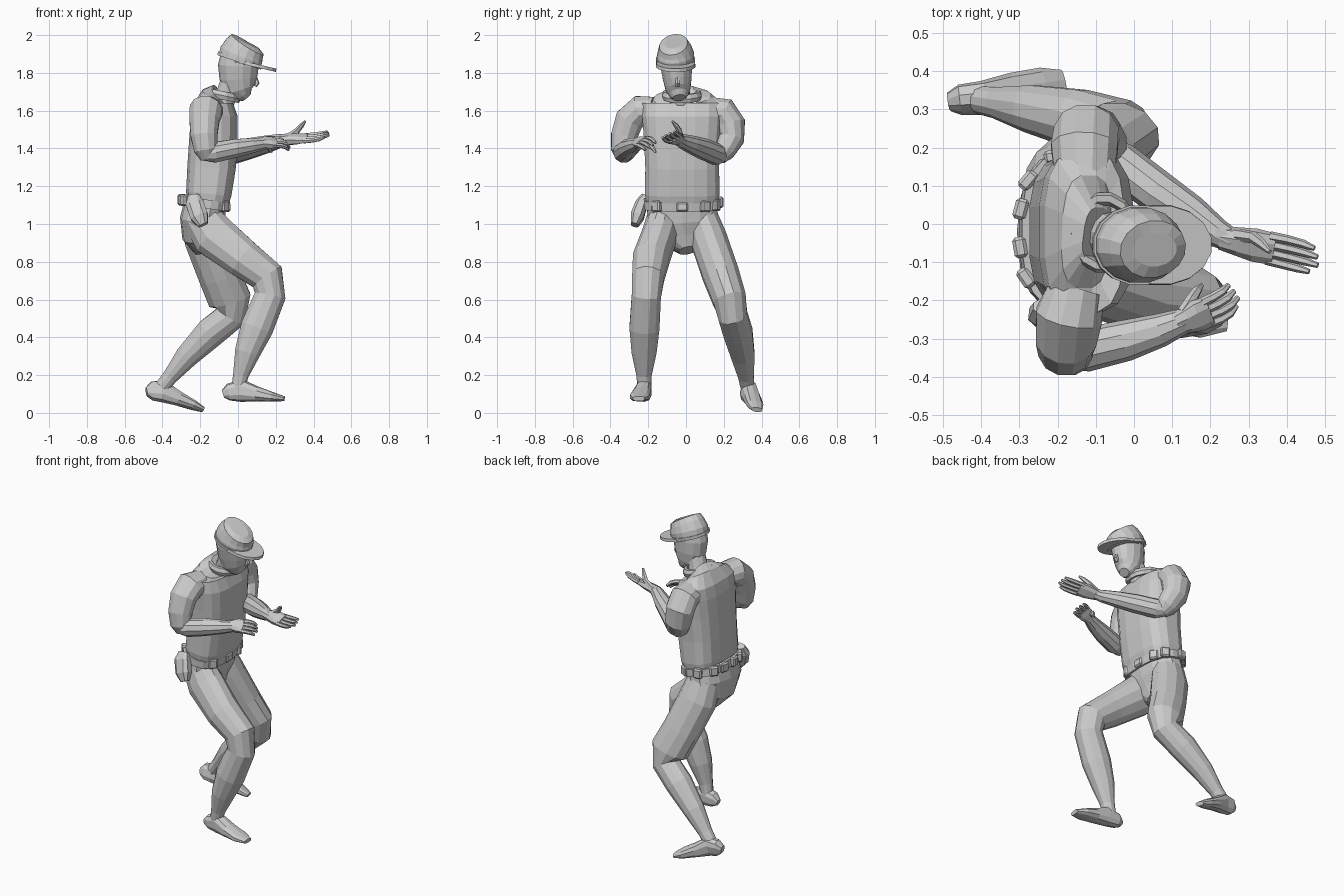
import bpy, bmesh, math
from mathutils import Vector, Matrix

Y = (0, 1, 0)


def finish(name, bm):
    bmesh.ops.recalc_face_normals(bm, faces=bm.faces)
    me = bpy.data.meshes.new(name)
    bm.to_mesh(me)
    bm.free()
    ob = bpy.data.objects.new(name, me)
    bpy.context.collection.objects.link(ob)
    return ob


def limb(name, rings, ref=Y, n=12, e=1.0):
    """Loft of elliptical rings (x, y, z, radius along ref, radius across); e < 1 squares the section."""
    bm = bmesh.new()
    pts = [Vector(r[:3]) for r in rings]
    loops = []
    for i, r in enumerate(rings):
        t = (pts[min(i + 1, len(pts) - 1)] - pts[max(i - 1, 0)]).normalized()
        a = Vector(ref)
        a = (a - t * a.dot(t)).normalized()
        b = t.cross(a)
        loop = []
        for k in range(n):
            w = 2 * math.pi * (k + 0.5) / n
            c, s = math.cos(w), math.sin(w)
            c, s = math.copysign(abs(c) ** e, c), math.copysign(abs(s) ** e, s)
            loop.append(bm.verts.new(pts[i] + a * c * r[3] + b * s * r[4]))
        loops.append(loop)
    for p, q in zip(loops, loops[1:]):
        for k in range(n):
            bm.faces.new((p[k], p[(k + 1) % n], q[(k + 1) % n], q[k]))
    bm.faces.new(loops[0])
    bm.faces.new(loops[-1])
    return finish(name, bm)


def hand(name, wrist, d, side, sign, length, curl):
    """Palm, four fingers and a thumb; side points to the thumb, sign picks the palm normal."""
    w, d = Vector(wrist), Vector(d).normalized()
    s = Vector(side)
    s = (s - d * s.dot(d)).normalized()
    nrm = d.cross(s) * sign

    def at(u, v, h=0):
        return tuple(w + d * u * length + s * v + nrm * h)
    limb(name + "_palm", [(*at(-.08, 0), .03, .028), (*at(.12, 0), .038, .028),
                          (*at(.3, 0), .046, .024), (*at(.52, 0), .045, .016)], s, 8, .8)
    for i in range(4):
        v = (i - 1.5) * .023
        f = (.94, 1.02, 1.0, .95)[i]
        limb(f"{name}_finger_{i + 1}",
             [(*at(.45, v), .013, .014), (*at(.68 * f, v * 1.05, curl * .1), .012, .013),
              (*at(.86 * f, v * 1.05, curl * .4), .011, .012), (*at(f, v, curl), .007, .007)], s, 6)
    limb(name + "_thumb", [(*at(.08, .02, .005), .018, .018), (*at(.28, .035, .03), .016, .016),
                           (*at(.4, .035, .06), .013, .013), (*at(.5, .03, .085), .006, .006)], s, 6)


def box(name, loc, size, yaw=0):
    bm = bmesh.new()
    bmesh.ops.create_cube(bm, size=1, matrix=Matrix.LocRotScale(
        Vector(loc), Matrix.Rotation(yaw, 3, 'Z'), Vector(size)))
    bmesh.ops.bevel(bm, geom=bm.edges[:], offset=.008, segments=1, affect='EDGES')
    return finish(name, bm)


# Shirt torso and trouser seat
limb("shirt_torso", [(-.165, -.02, 1.10, .19, .11), (-.155, -.02, 1.16, .20, .122),
                     (-.14, -.02, 1.3, .198, .13), (-.13, -.02, 1.45, .205, .13),
                     (-.125, -.02, 1.57, .215, .125), (-.13, -.02, 1.64, .215, .105),
                     (-.125, -.02, 1.672, .15, .075), (-.10, -.025, 1.69, .07, .055)], n=16, e=.7)
limb("trouser_seat", [(-.17, -.02, 1.12, .185, .112), (-.19, -.02, 1.02, .195, .118),
                      (-.195, -.005, .93, .15, .1), (-.17, .01, .86, .05, .06)], n=14, e=.85)

# Legs and feet: right leg planted forward, left leg trailing
limb("right_leg", [(-.20, -.12, 1.04, .085, .10), (-.13, -.14, .94, .095, .122), (.03, -.185, .815, .10, .105),
                   (.155, -.2, .72, .088, .095), (.17, -.21, .62, .08, .085), (.10, -.22, .45, .082, .09),
                   (.05, -.222, .32, .068, .07), (.015, -.222, .2, .042, .043), (0, -.22, .13, .038, .036)])
limb("left_leg", [(-.19, .085, 1.04, .085, .10), (-.17, .12, .92, .10, .118), (-.10, .185, .73, .10, .115),
                  (-.045, .23, .6, .092, .118), (-.035, .248, .515, .08, .085), (-.145, .275, .425, .08, .083),
                  (-.27, .302, .30, .064, .064), (-.36, .318, .19, .042, .042), (-.40, .325, .14, .038, .04)])
limb("right_foot", [(-.08, -.215, .10, .02, .02), (-.05, -.215, .11, .035, .045), (.02, -.222, .118, .042, .06),
                    (.10, -.235, .10, .05, .04), (.18, -.245, .085, .055, .026), (.245, -.25, .075, .032, .013)],
     n=10, e=.8)
limb("left_foot", [(-.485, .32, .112, .024, .024), (-.455, .325, .116, .038, .052), (-.40, .33, .115, .042, .06),
                   (-.32, .35, .077, .046, .04), (-.24, .365, .042, .046, .026), (-.185, .375, .017, .03, .013)],
     ref=(0, 1, -.25), n=10, e=.8)

# Sleeves and forearms
limb("right_sleeve", [(-.15, -.17, 1.6, .075, .075), (-.17, -.24, 1.602, .09, .082), (-.178, -.30, 1.55, .082, .08),
                      (-.18, -.328, 1.465, .073, .072), (-.17, -.338, 1.39, .064, .06),
                      (-.16, -.335, 1.345, .04, .035)], ref=(1, 0, 0))
limb("right_forearm", [(-.19, -.345, 1.37, .035, .035), (-.13, -.33, 1.378, .056, .058), (-.02, -.305, 1.40, .052, .054),
                       (.07, -.278, 1.415, .042, .044), (.14, -.25, 1.425, .032, .032)], ref=(0, 0, 1), n=10)
limb("left_sleeve", [(-.13, .12, 1.6, .08, .075), (-.13, .2, 1.592, .09, .08), (-.125, .235, 1.53, .088, .082),
                     (-.11, .238, 1.45, .08, .072), (-.08, .20, 1.385, .068, .06),
                     (-.06, .175, 1.345, .04, .035)], ref=(1, 0, 0))
limb("left_forearm", [(-.09, .205, 1.36, .035, .035), (-.04, .16, 1.37, .058, .058), (.06, .085, 1.40, .057, .057),
                      (.15, .025, 1.422, .048, .05), (.22, -.025, 1.44, .038, .038), (.26, -.045, 1.447, .028, .03)],
     ref=(0, 0, 1), n=10)

# Hands
hand("left_hand", (.245, -.04, 1.447), (.24, -.052, .015), (0, .9, .4), 1, .242, .015)
hand("right_hand", (.125, -.255, 1.43), (.14, .05, .01), (0, .8, .5), -1, .155, .035)

# Neck, head and nose
limb("neck", [(-.09, -.025, 1.62, .065, .065), (-.06, -.035, 1.69, .057, .058), (-.03, -.045, 1.76, .057, .062)])
limb("head", [(.045, -.036, 1.668, .035, .028), (.03, -.038, 1.687, .052, .052), (.012, -.042, 1.715, .067, .084),
              (.002, -.046, 1.77, .078, .1), (.002, -.052, 1.84, .086, .108), (.008, -.055, 1.89, .084, .1)], n=14)
limb("nose", [(.092, -.044, 1.785, .008, .006), (.1, -.044, 1.745, .014, .014),
              (.092, -.044, 1.728, .012, .008)], n=6)

# Peaked cap: crown, band and brim, all tilted forward
limb("cap_crown", [(.008, -.055, 1.862, .100, .118), (.018, -.056, 1.895, .100, .12), (.033, -.06, 1.925, .09, .112),
                   (.05, -.066, 1.95, .077, .102), (.054, -.067, 1.958, .045, .065)], n=16)
limb("cap_band", [(.006, -.055, 1.856, .104, .124), (.012, -.055, 1.874, .106, .126)], n=16)
limb("cap_brim", [(.068, -.055, 1.836, .107, .14), (.072, -.055, 1.853, .104, .137)], n=16)

# Collar
bm = bmesh.new()
R, r, nu = .082, .02, 14
rows = []
for i in range(nu):
    a = 2 * math.pi * i / nu
    row = []
    for k in range(6):
        b = 2 * math.pi * k / 6
        q = R + r * .8 * math.cos(b)
        x = q * math.cos(a)
        row.append(bm.verts.new((-.08 + x * .95, -.022 + q * math.sin(a) * 1.1,
                                 1.68 - x * .2 + r * 1.3 * math.sin(b))))
    rows.append(row)
for i in range(nu):
    p, q = rows[i], rows[(i + 1) % nu]
    for k in range(6):
        bm.faces.new((p[k], q[k], q[(k + 1) % 6], p[(k + 1) % 6]))
finish("collar", bm)

# Duty belt with pouches, buckle and holster
limb("belt", [(-.178, -.02, 1.085, .205, .126), (-.17, -.02, 1.13, .205, .126)], n=20, e=.75)
for i, deg in enumerate((-40, 35, 62, 100, 140, 165, 190, 215)):
    a = math.radians(deg)
    c, s = math.cos(a), math.sin(a)
    x = -.175 + .125 * math.copysign(abs(c) ** .75, c)
    y = -.02 + .2 * math.copysign(abs(s) ** .9, s)
    box(f"belt_pouch_{i + 1}", (x, y, 1.11 - .15 * (x + .175)), (.035, .055, .06), a)
box("belt_buckle", (-.05, -.02, 1.09), (.02, .06, .05))
limb("holster", [(-.235, -.215, 1.15, .02, .03), (-.23, -.235, 1.11, .033, .05),
                 (-.205, -.258, 1.04, .038, .05), (-.185, -.272, .995, .022, .028)], n=8, e=.7)
